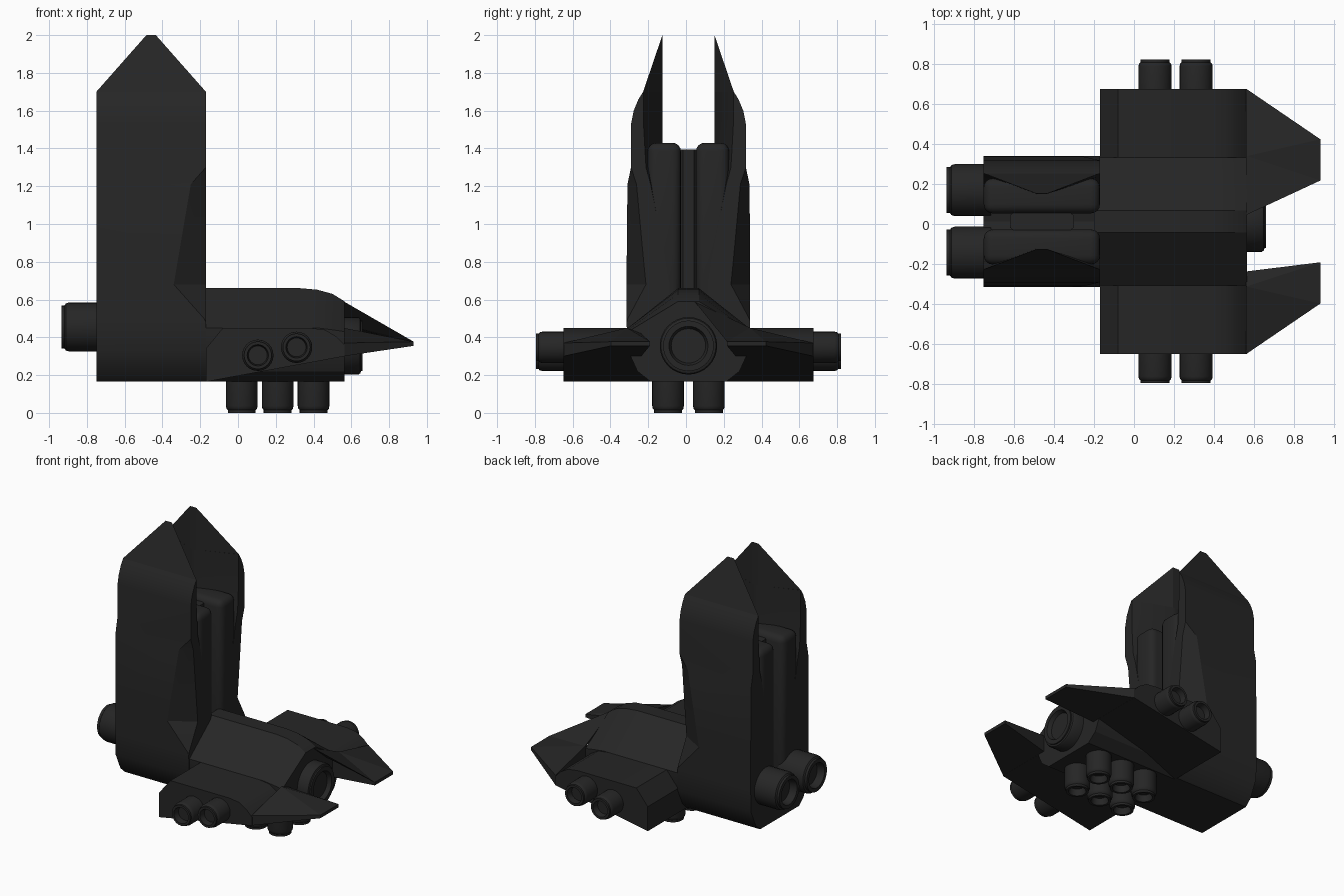
import bpy, bmesh, math
from mathutils import Vector

if "Cube" in bpy.data.objects:
    bpy.data.objects.remove(bpy.data.objects["Cube"])

CY = 0.013                # centre line in y
X0, X1 = -0.75, -0.17     # tower extent in x

hull_black = bpy.data.materials.new("hull_black")
hull_black.use_nodes = True
COLOUR = (0.019, 0.019, 0.019, 1)
hull_black.diffuse_color = COLOUR
for node in hull_black.node_tree.nodes:
    if node.type == 'BSDF_PRINCIPLED':
        node.inputs["Base Color"].default_value = COLOUR


def finish(name, bm, smooth=25):
    bmesh.ops.remove_doubles(bm, verts=bm.verts, dist=0.0005)
    bmesh.ops.recalc_face_normals(bm, faces=bm.faces)
    mesh = bpy.data.meshes.new(name)
    bm.to_mesh(mesh)
    bm.free()
    mesh.materials.append(hull_black)
    mesh.shade_smooth()
    mesh.set_sharp_from_angle(angle=math.radians(smooth))
    obj = bpy.data.objects.new(name, mesh)
    bpy.context.collection.objects.link(obj)
    return obj


def loft(name, rings, smooth=25):
    """Skin a list of equal-length point loops and cap both ends."""
    bm = bmesh.new()
    loops = [[bm.verts.new(p) for p in ring] for ring in rings]
    n = len(loops[0])
    for a, b in zip(loops, loops[1:]):
        for i in range(n):
            j = (i + 1) % n
            bm.faces.new((a[i], a[j], b[j], b[i]))
    bm.faces.new(loops[0])
    bm.faces.new(loops[-1])
    return finish(name, bm, smooth)


def hull(name, points):
    bm = bmesh.new()
    verts = [bm.verts.new(p) for p in points]
    result = bmesh.ops.convex_hull(bm, input=verts)
    junk = set(result["geom_interior"]) | set(result["geom_unused"])
    bmesh.ops.delete(bm, geom=[v for v in junk if isinstance(v, bmesh.types.BMVert)], context='VERTS')
    return finish(name, bm, 10)


def block(name, lo, hi, bevel):
    bm = bmesh.new()
    bmesh.ops.create_cube(bm, size=1)
    for v in bm.verts:
        v.co = [(a + b) / 2 + c * (b - a) for a, b, c in zip(lo, hi, v.co)]
    bmesh.ops.bevel(bm, geom=bm.edges[:], offset=bevel, segments=4, profile=0.5, affect='EDGES')
    return finish(name, bm, 35)


def nozzle(name, base, direction, radius, length, sides=24):
    """Thruster with a rounded lip and a recessed mouth."""
    profile = [(1, -0.2), (1, 0.78), (0.96, 0.87), (0.88, 0.91), (0.88, 1),
               (0.68, 1), (0.6, 0.72)]
    rot = Vector(direction).to_track_quat('Z', 'Y')
    rings = []
    for r, h in profile:
        ring = []
        for i in range(sides):
            a = math.tau * i / sides
            p = Vector((r * radius * math.cos(a), r * radius * math.sin(a), h * length))
            ring.append(rot @ p + Vector(base))
        rings.append(ring)
    return loft(name, rings, 35)


# Central body: ridged section swept along x, drooping at the nose
body = []
for x, top, shoulder in [(-0.2, 0.66, 0.45), (0.33, 0.66, 0.45), (0.42, 0.652, 0.45),
                         (0.5, 0.63, 0.44), (0.565, 0.59, 0.43)]:
    half = [(0.055, top), (0.32, shoulder), (0.32, 0.33), (0.27, 0.22), (0.2, 0.165)]
    body.append([(x, CY + y, z) for y, z in half]
                + [(x, CY - y, z) for y, z in reversed(half)])
loft("central_body", body)

# Wings: side profile extruded outwards
wing_profile = [(X1, 0.165), (X1, 0.34), (-0.08, 0.45), (0.38, 0.45),
                (0.46, 0.44), (0.52, 0.405), (0.565, 0.36), (0.565, 0.30)]
for side, label in ((1, "back"), (-1, "front")):
    loft(label + "_wing", [[(x, CY + side * y, z) for x, z in wing_profile]
                           for y in (0.15, 0.662)])

    # Forward blade tapering to a thin flat tip
    blade = [(0.56, 0.662, 0.37), (0.56, 0.662, 0.30), (0.56, 0.325, 0.45),
             (0.56, 0.25, 0.42), (0.56, 0.25, 0.30)]
    blade += [(0.93, y, z) for y in (0.41, 0.204) for z in (0.355, 0.377)]
    hull(label + "_blade", [(x, CY + side * y, z) for x, y, z in blade])

    # Paired thrusters on the wing end and the tower
    for i, (x, z) in enumerate([(0.105, 0.305), (0.31, 0.347)]):
        nozzle(f"{label}_wing_thruster_{i}", (x, CY + side * 0.655, z),
               (0, side, 0), 0.083, 0.152)
    nozzle(label + "_tower_thruster", (X0, CY + side * 0.156, 0.455), (-1, 0, 0), 0.13, 0.185)
    for i in range(3):
        nozzle(f"{label}_belly_thruster_{i}", (0.02 + 0.19 * i, CY + side * 0.108, 0.168),
               (0, 0, -1), 0.084, 0.168)

    # Tower half: columns are z, outer y, inner y at ends, inner y at ridge, corner cut
    levels = [(0.165, 0.22, 0, 0, 0), (0.21, 0.27, 0, 0, 0), (0.33, 0.325, 0, 0, 0),
              (0.48, 0.327, 0, 0, 0), (0.5, 0.327, 0.1, 0.1, 0.01),
              (0.68, 0.327, 0.1, 0.1, 0.17), (0.8, 0.327, 0.12, 0.12, 0.15),
              (1.21, 0.323, 0.2, 0.13, 0.08), (1.3, 0.304, 0.225, 0.135, 0),
              (1.53, 0.304, 0.238, 0.138, 0), (1.6, 0.29, 0.238, 0.138, 0),
              (1.66, 0.265, 0.238, 0.138, 0), (1.7, 0.24, 0.238, 0.138, 0)]
    rings = []
    mid = (X0 + X1) / 2
    for z, out, end, ridge, cut in levels:
        ring = [(X0, out), (X1 - cut, out), (X1, out - cut * 0.6), (X1, end),
                (mid + 0.025, ridge), (mid - 0.025, ridge), (X0, end)]
        rings.append([(x, CY + side * y, z) for x, y in ring])
    loft(label + "_tower_half", rings)
    peak = [(X0, 0.24, 1.7), (X1, 0.24, 1.7), (mid + 0.025, 0.138, 1.7),
            (mid - 0.025, 0.138, 1.7), (mid + 0.025, 0.138, 2), (mid - 0.025, 0.138, 2)]
    hull(label + "_tower_peak", [(x, CY + side * y, z) for x, y, z in peak])

    # Rounded rail lining the inner side of the tower half
    y_in, y_out = sorted((CY + side * 0.04, CY + side * 0.215))
    block(label + "_tower_rail", (X0, y_in, 0.45), (X1, y_out, 1.43), 0.045)

# Raised fillet between the ridge and the back blade
hull("back_blade_fillet", [(0.56, 0.045, 0.59), (0.56, 0.34, 0.45), (0.56, 0.19, 0.47),
                           (0.93, 0.217, 0.377), (0.93, 0.25, 0.36)])

# Eight-sided core between the rails
core = [(-0.62, 0.03), (-0.58, 0.06), (-0.34, 0.06), (-0.3, 0.03)]
core += [(x, -y) for x, y in reversed(core)]
loft("tower_core", [[(x, CY + y, z) for x, y in core] for z in (0.4, 1.395)])

# Main thruster at the nose
nozzle("main_thruster", (0.56, CY, 0.355), (1, 0, 0), 0.152, 0.1, 32)
